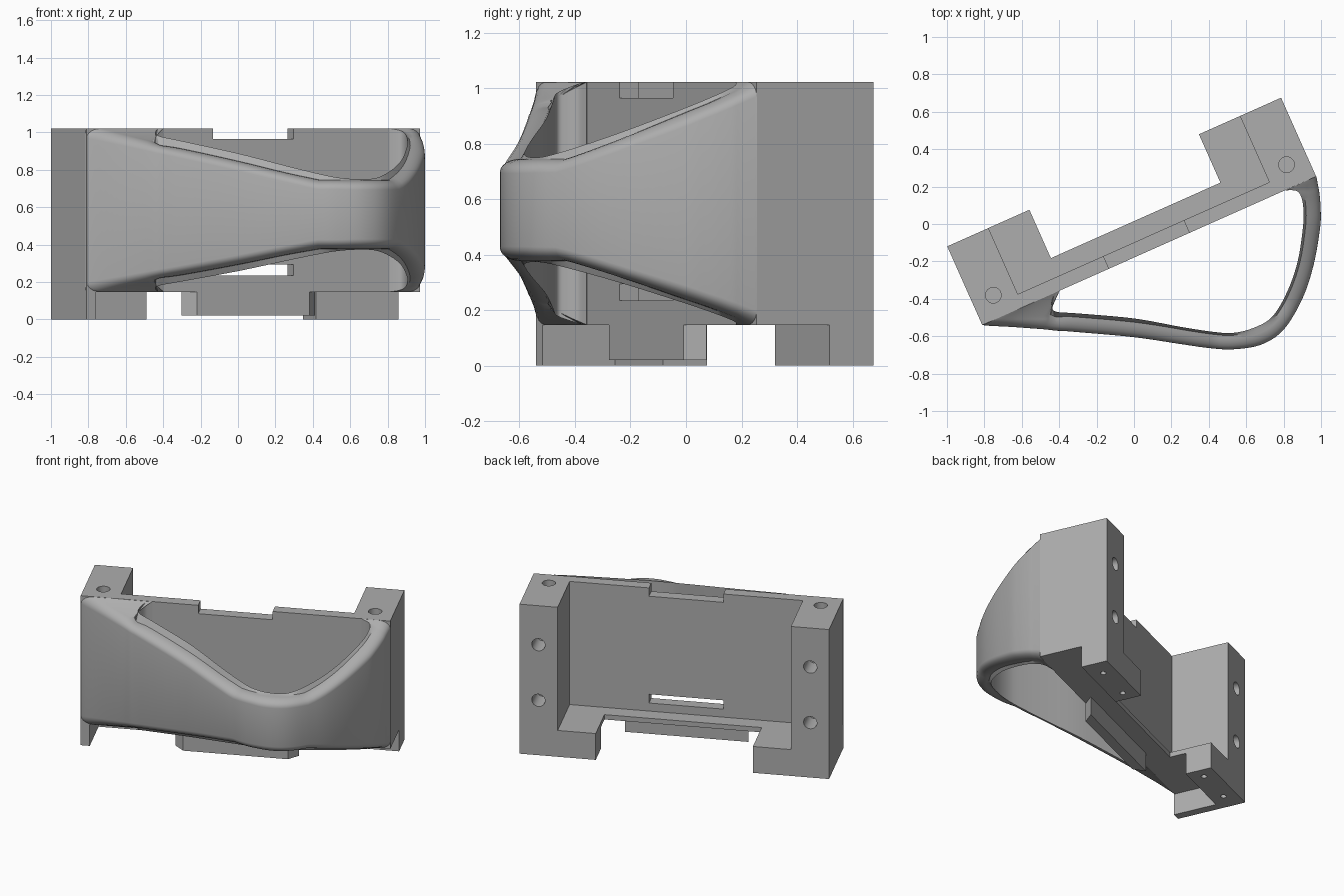
import bpy, bmesh, math
from mathutils import Matrix, Vector

if "Cube" in bpy.data.objects:
    bpy.data.objects.remove(bpy.data.objects["Cube"], do_unlink=True)

grey = bpy.data.materials.new("mid grey")
grey.use_nodes = True
tone = (0.42, 0.42, 0.42, 1)
grey.diffuse_color = tone
grey.node_tree.nodes["Principled BSDF"].inputs["Base Color"].default_value = tone

# The bracket is modelled square, then turned about z
TURN = Matrix.Rotation(math.radians(24), 4, 'Z') @ Matrix.Translation((0.016, 0, 0))
BOTTOM, TOP, FRONT, BACK = 0.147, 1.022, -0.164, 0.297
HALF, POST_IN, FOOT_IN = 0.977, 0.736, 0.496


def finish(name, bm, matrix=TURN):
    bmesh.ops.recalc_face_normals(bm, faces=bm.faces)
    mesh = bpy.data.meshes.new(name)
    bm.transform(matrix)
    bm.to_mesh(mesh)
    bm.free()
    mesh.materials.append(grey)
    ob = bpy.data.objects.new(name, mesh)
    bpy.context.collection.objects.link(ob)
    return ob


def prism(name, outline, z0, z1):
    bm = bmesh.new()
    face = bm.faces.new([bm.verts.new((x, y, z0)) for x, y in outline])
    top = bmesh.ops.extrude_face_region(bm, geom=[face])["geom"]
    bmesh.ops.translate(bm, vec=(0, 0, z1 - z0),
                        verts=[v for v in top if isinstance(v, bmesh.types.BMVert)])
    return finish(name, bm)


def box(name, x, y, z):
    x0, x1 = sorted(x)
    return prism(name, [(x0, y[0]), (x1, y[0]), (x1, y[1]), (x0, y[1])], *z)


def drill(name, centre, radius, depth, axis='Z'):
    bm = bmesh.new()
    bmesh.ops.create_cone(bm, cap_ends=True, segments=32, radius1=radius,
                          radius2=radius, depth=2 * depth)
    if axis == 'Y':
        bm.transform(Matrix.Rotation(math.pi / 2, 4, 'X'))
    bm.transform(Matrix.Translation(centre))
    return finish(name, bm)


def cut(ob, cutters):
    bpy.context.view_layer.objects.active = ob
    for c in cutters:
        mod = ob.modifiers.new("cut", 'BOOLEAN')
        mod.operation, mod.solver, mod.object = 'DIFFERENCE', 'EXACT', c
        bpy.ops.object.modifier_apply(modifier=mod.name)
        bpy.data.objects.remove(c, do_unlink=True)


def smooth(ob):
    bpy.ops.object.select_all(action='DESELECT')
    ob.select_set(True)
    bpy.context.view_layer.objects.active = ob
    bpy.ops.object.shade_smooth_by_angle(angle=math.radians(32))


# Back plate with a top notch and a lower slot
plate = box("back_plate", (-POST_IN, POST_IN), (FRONT, -0.09), (BOTTOM, TOP))
cut(plate, [box("cutter", (-0.235, 0.235), (-0.4, 0.2), z)
            for z in ((0.965, 1.2), (0.235, 0.295))])
box("lower_ledge", (-POST_IN, POST_IN), (-0.09, 0.014), (BOTTOM, 0.18))
prism("lower_tab", [(-0.33, FRONT), (0.33, FRONT), (0.39, -0.1), (-0.39, -0.1)], 0.02, BOTTOM)

# Posts and feet on both sides, with screw holes
for side, s in (("right", -1), ("left", 1)):
    post = box(side + "_post", (s * POST_IN, s * HALF), (FRONT, BACK), (BOTTOM, TOP))
    mid = s * 0.858
    cut(post, [drill("cutter", (mid, -0.042, TOP), 0.042, 0.2)] +
        [drill("cutter", (mid, BACK, z), 0.042, 0.15, 'Y') for z in (0.375, 0.755)])
    smooth(post)
    box(side + "_foot_top", (s * FOOT_IN, s * POST_IN), (0.014, BACK), (BOTTOM, 0.18))
    foot = box(side + "_foot", (s * FOOT_IN, s * HALF), (0.123, BACK), (0, BOTTOM))
    cut(foot, [drill("cutter", (s * x, 0.21, 0), 0.018, 0.1) for x in (0.575, 0.85)])
    smooth(foot)
box("right_fin", (-HALF, -0.92), (FRONT, 0.123), (0, BOTTOM))

# Curved guard: outer and inner plan points at each station
stations = [
    (-.815, -.535, -.79, -.52), (-.79, -.543, -.62, -.455), (-.66, -.55, -.50, -.40),
    (-.52, -.56, -.40, -.357), (-.46, -.565, -.43, -.385), (-.42, -.57, -.44, -.43),
    (-.38, -.572, -.42, -.468), (-.3, -.578, -.3, -.478), (0, -.605, 0, -.505),
    (.25, -.642, .25, -.55), (.4, -.663, .42, -.576), (.53, -.67, .53, -.582),
    (.68, -.645, .64, -.555), (.8, -.565, .74, -.495), (.9, -.4, .82, -.36),
    (.96, -.22, .875, -.2), (.995, -.02, .903, -.02), (.998, .08, .906, .08),
    (.992, .16, .892, .15), (.985, .2, .865, .178), (.975, .255, .81, .18)]


def spline(points, steps=5):
    pts = [Vector(p) for p in points]
    out = []
    for i in range(len(pts) - 1):
        a, b, c, d = (pts[max(0, min(len(pts) - 1, i + k))] for k in (-1, 0, 1, 2))
        for t in (k / steps for k in range(steps)):
            out.append(b + (c - a) * (t / 2) + (a - b * 2.5 + c * 2 - d / 2) * t * t
                       + (b * 1.5 - a / 2 - c * 1.5 + d / 2) * t ** 3)
    return out + [pts[-1]]


def limits(p):
    """Lower and upper heights, narrowing away from the plate."""
    a = math.radians(24)
    away = p.x * math.sin(a) - p.y * math.cos(a) + FRONT
    away = max(0, min(0.615, away))
    return BOTTOM + 0.375 * away, TOP - 0.45 * away


bm = bmesh.new()
rings = []
for p in spline(stations):
    outer, inner = Vector(p[:2]), Vector(p[2:])
    gap = inner - outer
    r = min(0.08, 0.85 * gap.length)
    h = r * 0.65
    d = gap.normalized()
    (lo_i, hi_i), (lo_o, hi_o) = limits(inner), limits(outer)
    ring = [(inner.x, inner.y, lo_i), (inner.x, inner.y, hi_i)]
    arc = [(1 - math.sin(k * math.pi / 12), 1 - math.cos(k * math.pi / 12)) for k in range(7)]
    for base, sign, seq in ((hi_o, -1, arc), (lo_o, 1, arc[::-1])):
        for across, drop in seq:
            q = outer + d * (r * across)
            ring.append((q.x, q.y, base + sign * h * drop))
    rings.append([bm.verts.new(co) for co in ring])
for a, b in zip(rings, rings[1:]):
    for i in range(len(a)):
        j = (i + 1) % len(a)
        bm.faces.new((a[i], a[j], b[j], b[i]))
bm.faces.new(rings[0])
bm.faces.new(rings[-1][::-1])
smooth(finish("curved_guard", bm, Matrix.Identity(4)))
